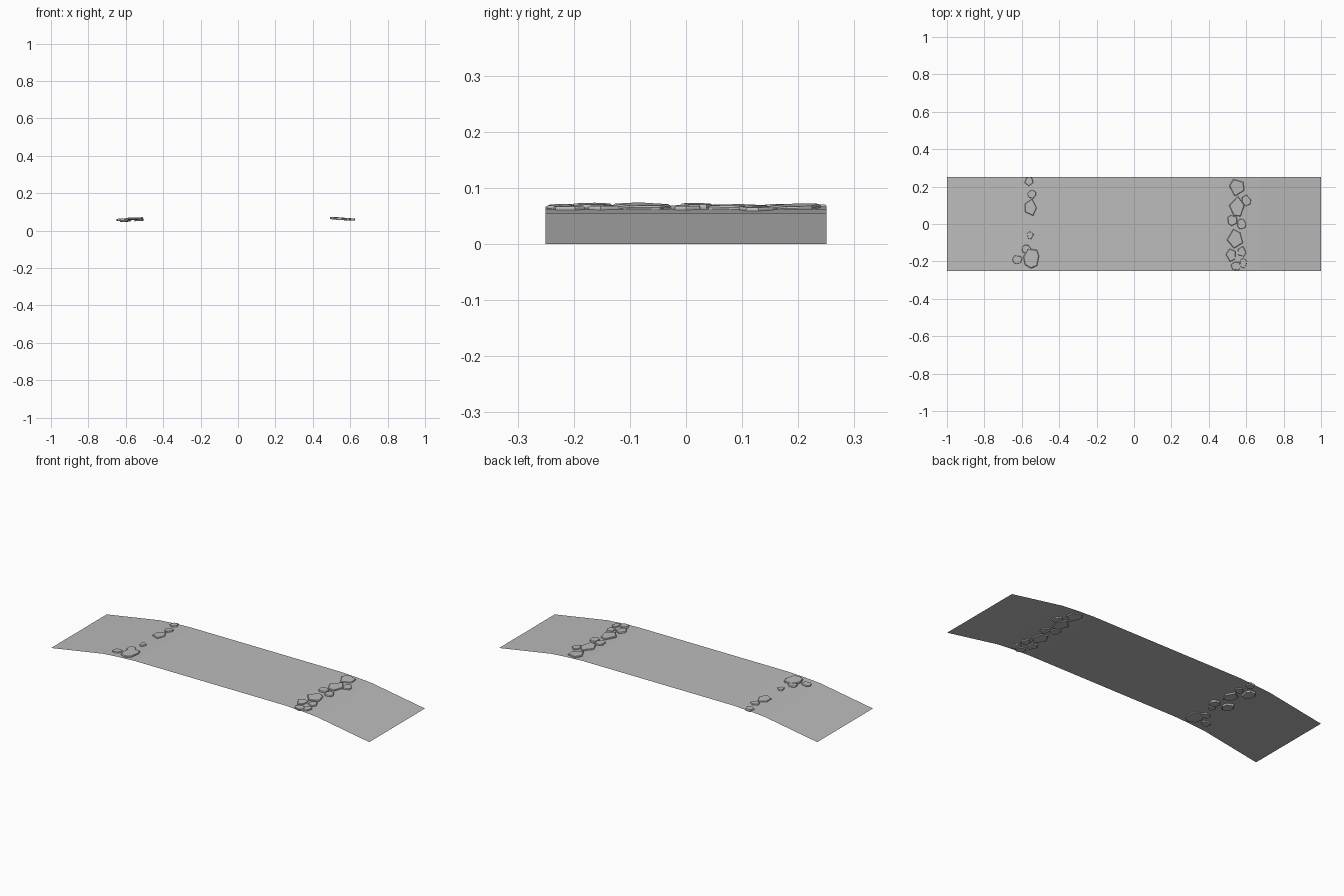
import bpy, bmesh, math, random
from mathutils import Matrix, Vector

random.seed(4)
if "Cube" in bpy.data.objects:
    bpy.data.objects.remove(bpy.data.objects["Cube"])

stone_grey = bpy.data.materials.new("stone_grey")
stone_grey.use_nodes = True
colour = (0.5, 0.5, 0.5, 1)
stone_grey.diffuse_color = colour
stone_grey.node_tree.nodes["Principled BSDF"].inputs["Base Color"].default_value = colour

HALF_WIDTH = 0.25
# Half profile of the path: deck edge, shoulder, ramp foot
DECK, MID, SHOULDER, FOOT = (0.47, 0.067), (0.58, 0.062), (0.67, 0.055), (1.0, 0.0)


def make_object(name, bm):
    bm.normal_update()
    mesh = bpy.data.meshes.new(name)
    bm.to_mesh(mesh)
    bm.free()
    mesh.materials.append(stone_grey)
    obj = bpy.data.objects.new(name, mesh)
    bpy.context.collection.objects.link(obj)
    return obj


def sheet(name, profile):
    """Thin open surface swept across the width, facing up."""
    bm = bmesh.new()
    rows = [[bm.verts.new((x, y, z)) for y in (-HALF_WIDTH, HALF_WIDTH)]
            for x, z in sorted(profile)]
    for a, b in zip(rows, rows[1:]):
        bm.faces.new((a[0], b[0], b[1], a[1]))
    return make_object(name, bm)


def surface_height(x):
    points = (DECK, MID, SHOULDER, FOOT)
    for (x0, z0), (x1, z1) in zip(points, points[1:]):
        if x0 <= abs(x) <= x1:
            return z0 + (z1 - z0) * (abs(x) - x0) / (x1 - x0)
    return DECK[1]


def add_stone(bm, x, y, rx, ry, lift):
    """Flat irregular cobble with a slightly narrower top and bottom."""
    sides = random.choice((5, 6, 7))
    turn = random.random() * math.tau
    outline = []
    for i in range(sides):
        a = turn + (i + random.uniform(-0.2, 0.2)) * math.tau / sides
        r = random.uniform(0.92, 1.08)
        outline.append((rx * r * math.cos(a), ry * r * math.sin(a)))
    slope = 0.06 if x > 0 else -0.06
    place = (Matrix.Translation((x, y, surface_height(x) + lift))
             @ Matrix.Rotation(slope + random.uniform(-0.03, 0.03), 4, 'Y')
             @ Matrix.Rotation(random.uniform(-0.03, 0.03), 4, 'X'))
    rings = [[bm.verts.new(place @ Vector((px * s, py * s, h))) for px, py in outline]
             for s, h in ((0.92, -0.006), (1, -0.002), (1, 0.003), (0.92, 0.006))]
    for low, high in zip(rings, rings[1:]):
        for i in range(sides):
            j = (i + 1) % sides
            bm.faces.new((low[i], low[j], high[j], high[i]))
    bm.faces.new(rings[-1])
    bm.faces.new(rings[0][::-1])


def stone_row(name, stones):
    bm = bmesh.new()
    for stone in stones:
        add_stone(bm, *stone)
    return make_object(name, bm)


# Flat centre, with a bent shoulder and a ramp at each end
sheet("path_deck", [DECK, (-DECK[0], DECK[1])])
for side, sign in (("left", 1), ("right", -1)):
    sheet(side + "_shoulder", [(sign * x, z) for x, z in (DECK, MID, SHOULDER)])
    sheet(side + "_ramp", [(sign * x, z) for x, z in (SHOULDER, FOOT)])

# Cobbles set into the shoulders: x, y, half sizes, lift
stone_row("left_cobbles", [
    (0.55, 0.195, 0.045, 0.05, 0), (0.6, 0.125, 0.025, 0.03, 0),
    (0.55, 0.09, 0.04, 0.055, 0), (0.525, 0.02, 0.03, 0.03, 0.001),
    (0.575, 0.0, 0.025, 0.03, 0), (0.54, -0.08, 0.045, 0.05, 0.001),
    (0.52, -0.165, 0.03, 0.035, 0.001), (0.575, -0.15, 0.025, 0.03, 0),
    (0.545, -0.225, 0.03, 0.025, 0), (0.585, -0.21, 0.02, 0.03, 0)])
stone_row("right_cobbles", [
    (-0.56, 0.228, 0.024, 0.024, 0), (-0.545, 0.16, 0.024, 0.022, 0),
    (-0.555, 0.085, 0.033, 0.05, -0.001), (-0.555, -0.06, 0.02, 0.02, 0),
    (-0.575, -0.135, 0.025, 0.025, 0), (-0.625, -0.19, 0.028, 0.024, 0),
    (-0.547, -0.185, 0.045, 0.055, 0.001),
    # cobbles sunk below the surface
    (-0.6, 0.01, 0.03, 0.04, -0.007), (-0.6, 0.17, 0.03, 0.04, -0.007),
    (-0.53, -0.01, 0.025, 0.03, -0.007)])
